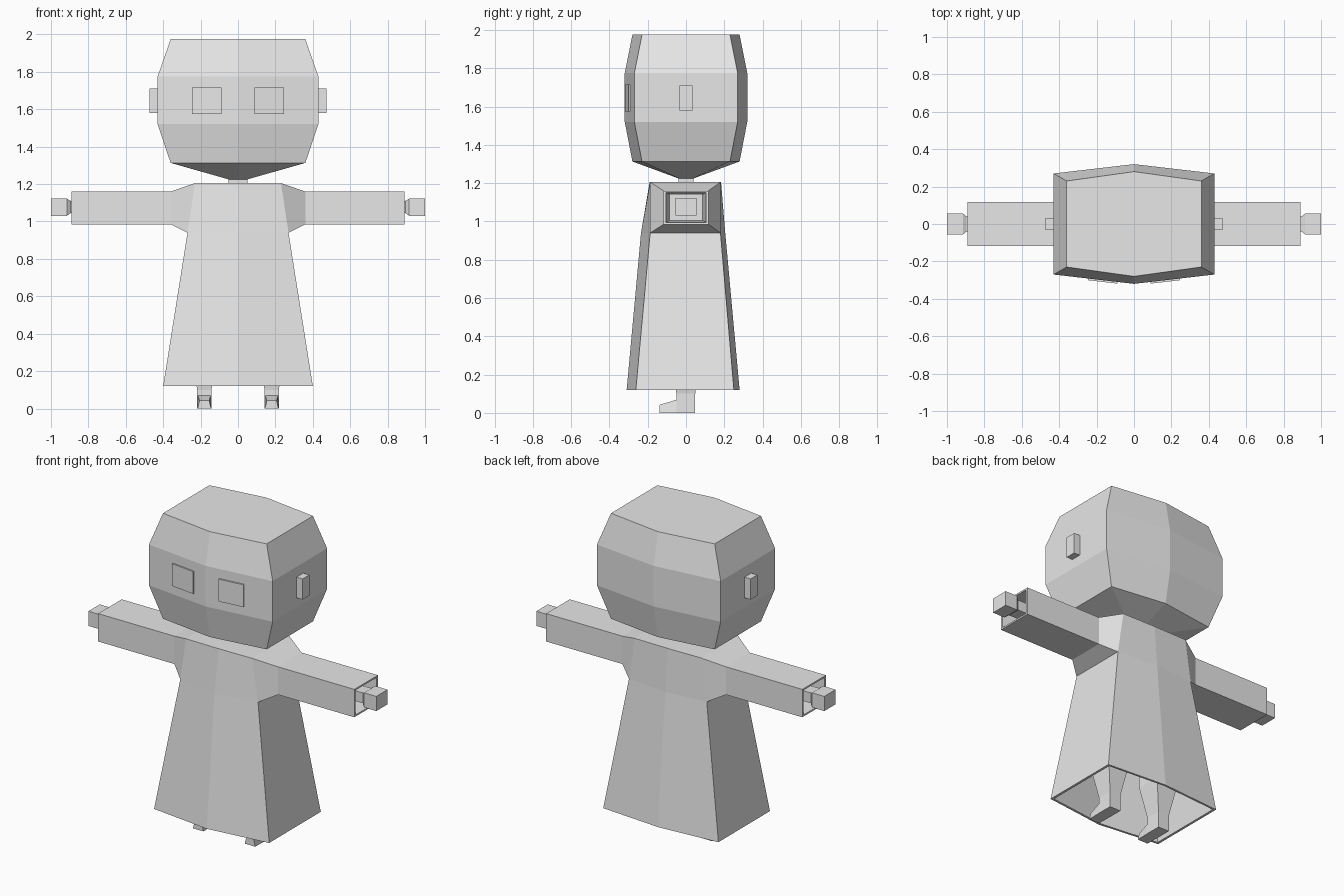
import bpy, bmesh

if "Cube" in bpy.data.objects:
    bpy.data.objects.remove(bpy.data.objects["Cube"])

grey = bpy.data.materials.new("plain_grey")
grey.diffuse_color = (0.8, 0.8, 0.8, 1)
grey.use_nodes = True
grey.node_tree.nodes["Principled BSDF"].inputs["Base Color"].default_value = grey.diffuse_color


def loft(bm, rings, cap_start=True, cap_end=True, skip=()):
    """Bridge rings of points; skip holds (ring, side) faces left open."""
    loops = [[bm.verts.new(p) for p in r] for r in rings]
    n = len(rings[0])
    for i in range(len(loops) - 1):
        for j in range(n):
            if (i, j) not in skip:
                k = (j + 1) % n
                bm.faces.new((loops[i][j], loops[i][k], loops[i + 1][k], loops[i + 1][j]))
    if cap_start:
        bm.faces.new(loops[0][::-1])
    if cap_end:
        bm.faces.new(loops[-1])


def finish(name, bm):
    bmesh.ops.remove_doubles(bm, verts=bm.verts, dist=0.0005)
    bmesh.ops.recalc_face_normals(bm, faces=bm.faces)
    me = bpy.data.meshes.new(name)
    bm.to_mesh(me)
    bm.free()
    me.materials.append(grey)
    ob = bpy.data.objects.new(name, me)
    bpy.context.collection.objects.link(ob)
    return ob


def part(name, rings):
    bm = bmesh.new()
    loft(bm, rings)
    return finish(name, bm)


def hexa(z, hx, front, back, mid_front, mid_back):
    """Six-sided section, pointed at the front and back centre."""
    return [(hx, front, z), (hx, back, z), (0, mid_back, z),
            (-hx, back, z), (-hx, front, z), (0, mid_front, z)]


def rect_x(s, x, hy, z0, z1):
    return [(s * x, -hy, z0), (s * x, hy, z0), (s * x, hy, z1), (s * x, -hy, z1)]


def rect_z(cx, z, hx, y0, y1):
    return [(cx - hx, y0, z), (cx + hx, y0, z), (cx + hx, y1, z), (cx - hx, y1, z)]


# Head tapering down to the neck
part("head", [hexa(z, hx, -c, c, -m, m) for z, hx, c, m in (
    (1.19, 0.05, 0.038, 0.04), (1.225, 0.05, 0.038, 0.04), (1.313, 0.36, 0.23, 0.28),
    (1.52, 0.43, 0.27, 0.32), (1.775, 0.43, 0.27, 0.32), (1.975, 0.36, 0.23, 0.28))])

# Hollow robe with open shoulders, joined to hollow sleeves
bm = bmesh.new()
loft(bm, [hexa(0.90, 0.26, -0.175, 0.175, -0.22, 0.19),
          hexa(0.12, 0.385, -0.25, 0.238, -0.295, 0.267),
          hexa(0.12, 0.40, -0.262, 0.25, -0.31, 0.28),
          hexa(0.94, 0.27, -0.187, 0.18, -0.235, 0.205),
          hexa(1.205, 0.23, -0.187, 0.18, -0.19, 0.183)], skip={(3, 0), (3, 3)})
for s in (1, -1):
    shoulder = [(s * 0.27, -0.187, 0.94), (s * 0.27, 0.18, 0.94),
                (s * 0.23, 0.18, 1.205), (s * 0.23, -0.187, 1.205)]
    loft(bm, [shoulder, rect_x(s, 0.36, 0.117, 0.985, 1.16),
              rect_x(s, 0.89, 0.117, 0.985, 1.16), rect_x(s, 0.89, 0.105, 0.995, 1.15),
              rect_x(s, 0.72, 0.085, 1.005, 1.14)], cap_start=False)
finish("robe", bm)

for s, side in ((1, "left"), (-1, "right")):
    # Hand with a narrow wrist inside the sleeve
    part(side + "_hand", [rect_x(s, 0.71, 0.04, 1.045, 1.11), rect_x(s, 0.895, 0.04, 1.045, 1.11),
                          rect_x(s, 0.915, 0.056, 1.03, 1.122), rect_x(s, 1.0, 0.056, 1.03, 1.122)])

    # Ear block
    part(side + "_ear", [rect_x(s, 0.42, 0.033, 1.58, 1.71), rect_x(s, 0.472, 0.033, 1.58, 1.71)])

    # Eye plate lying along the slanted face
    def face_y(x):
        return -0.32 + 0.05 * x / 0.43
    part(side + "_eye", [[(s * x, face_y(x) - d, z) for x, z in (
        (0.088, 1.575), (0.247, 1.575), (0.247, 1.715), (0.088, 1.715))]
        for d in (-0.01, 0.009)])

    # Leg flaring up into the robe
    part(side + "_leg", [rect_z(s * 0.18, 0.0, 0.038, -0.05, 0.048),
                         rect_z(s * 0.18, 0.10, 0.038, -0.05, 0.048),
                         rect_z(s * 0.18, 0.30, 0.075, -0.08, 0.08),
                         rect_z(s * 0.18, 0.89, 0.075, -0.08, 0.08)])

    # Foot wedge pointing forward
    part(side + "_foot", [[(s * 0.18 + w, y, z) for w, z in (
        (-h, 0), (h, 0), (t, top), (-t, top))]
        for y, h, t, top in ((-0.138, 0.036, 0.026, 0.042), (-0.045, 0.038, 0.034, 0.07))])
